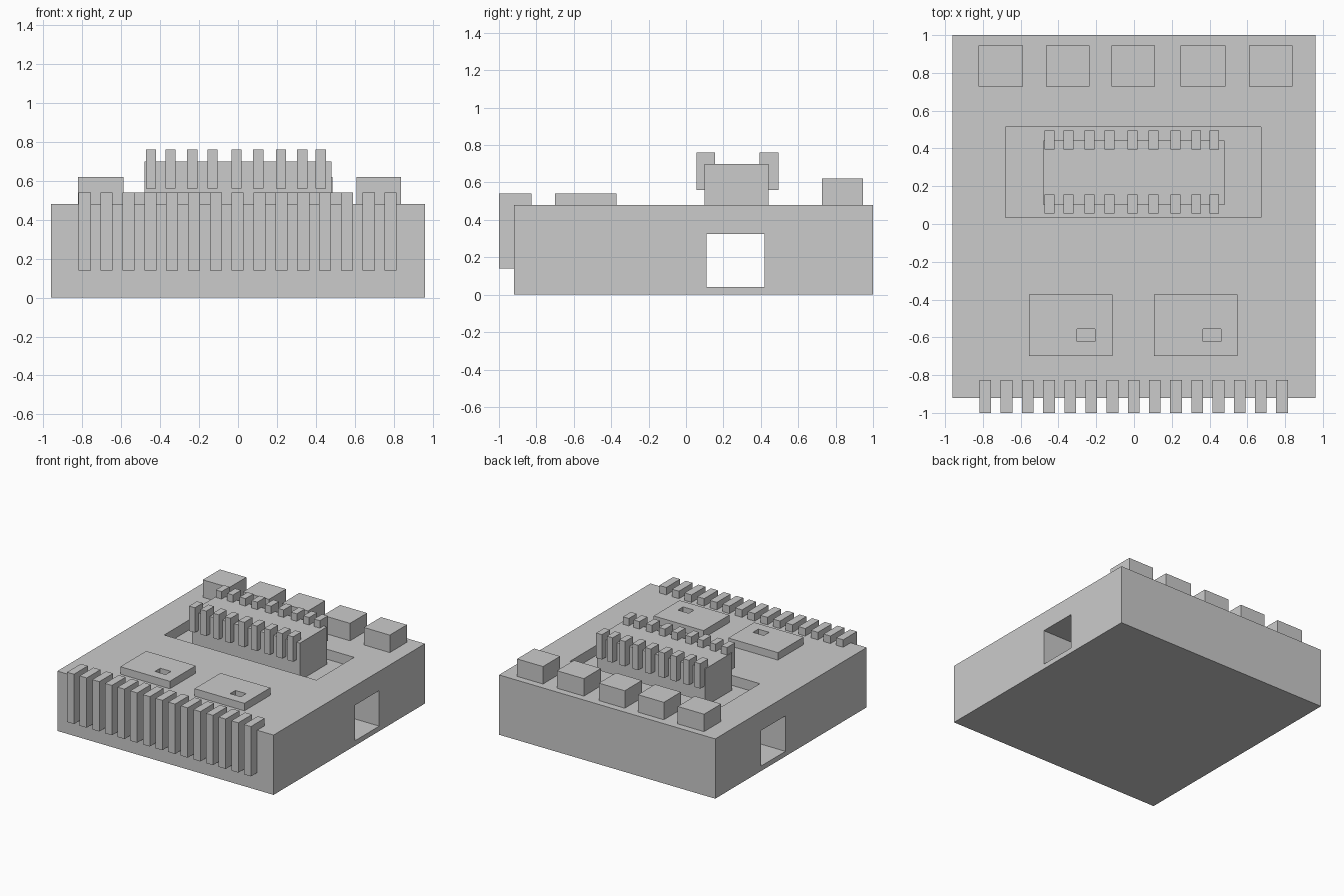
import bpy

if "Cube" in bpy.data.objects:
    bpy.data.objects.remove(bpy.data.objects["Cube"])


def box(name, x, y, z):
    """Axis-aligned box from (min, max) ranges."""
    bpy.ops.mesh.primitive_cube_add(
        size=1, location=[(r[0] + r[1]) / 2 for r in (x, y, z)])
    ob = bpy.context.object
    ob.name = name
    ob.scale = [r[1] - r[0] for r in (x, y, z)]
    bpy.ops.object.transform_apply(location=False, rotation=False, scale=True)
    return ob


def cut(target, x, y, z):
    """Subtract a box from the target."""
    cutter = box("cutter", x, y, z)
    cutter.hide_render = True
    mod = target.modifiers.new("cut", 'BOOLEAN')
    mod.operation = 'DIFFERENCE'
    mod.solver = 'EXACT'
    mod.object = cutter
    bpy.context.view_layer.objects.active = target
    bpy.ops.object.modifier_apply(modifier=mod.name)
    bpy.data.objects.remove(cutter, do_unlink=True)


TOP, FLOOR = 0.48, 0.40

# Main body with side tunnel and recessed pocket
body = box("body", (-0.96, 0.96), (-0.92, 1.0), (0, TOP))
cut(body, (-1.2, 1.2), (0.11, 0.42), (0.04, 0.325))
cut(body, (-0.68, 0.672), (0.035, 0.513), (FLOOR, 0.7))

# Raised chip block standing in the pocket
box("chip_block", (-0.48, 0.48), (0.10, 0.442), (FLOOR, 0.70))

# Two rows of pins along the chip block
for x in (-0.447, -0.346, -0.235, -0.13, -0.008, 0.104, 0.22, 0.33, 0.425):
    for row, y in (("front", (0.055, 0.155)), ("back", (0.394, 0.495))):
        box("chip_pin_" + row, (x - 0.026, x + 0.026), y, (0.56, 0.76))

# Contact strips on the front edge
for i in range(15):
    x = -0.787 + i * 0.1122
    box("front_contact", (x - 0.031, x + 0.031), (-1.0, -0.825), (0.14, 0.54))

# Low pads with small square holes
for px, hx in (((-0.555, -0.115), (-0.302, -0.206)),
               ((0.105, 0.547), (0.365, 0.461))):
    pad = box("low_pad", px, (-0.70, -0.372), (TOP, 0.54))
    cut(pad, hx, (-0.622, -0.555), (0.4, 0.6))

# Row of blocks along the back edge
for x in ((-0.822, -0.588), (-0.465, -0.235), (-0.118, 0.112),
          (0.245, 0.485), (0.608, 0.838)):
    box("back_block", x, (0.728, 0.945), (TOP, 0.62))
